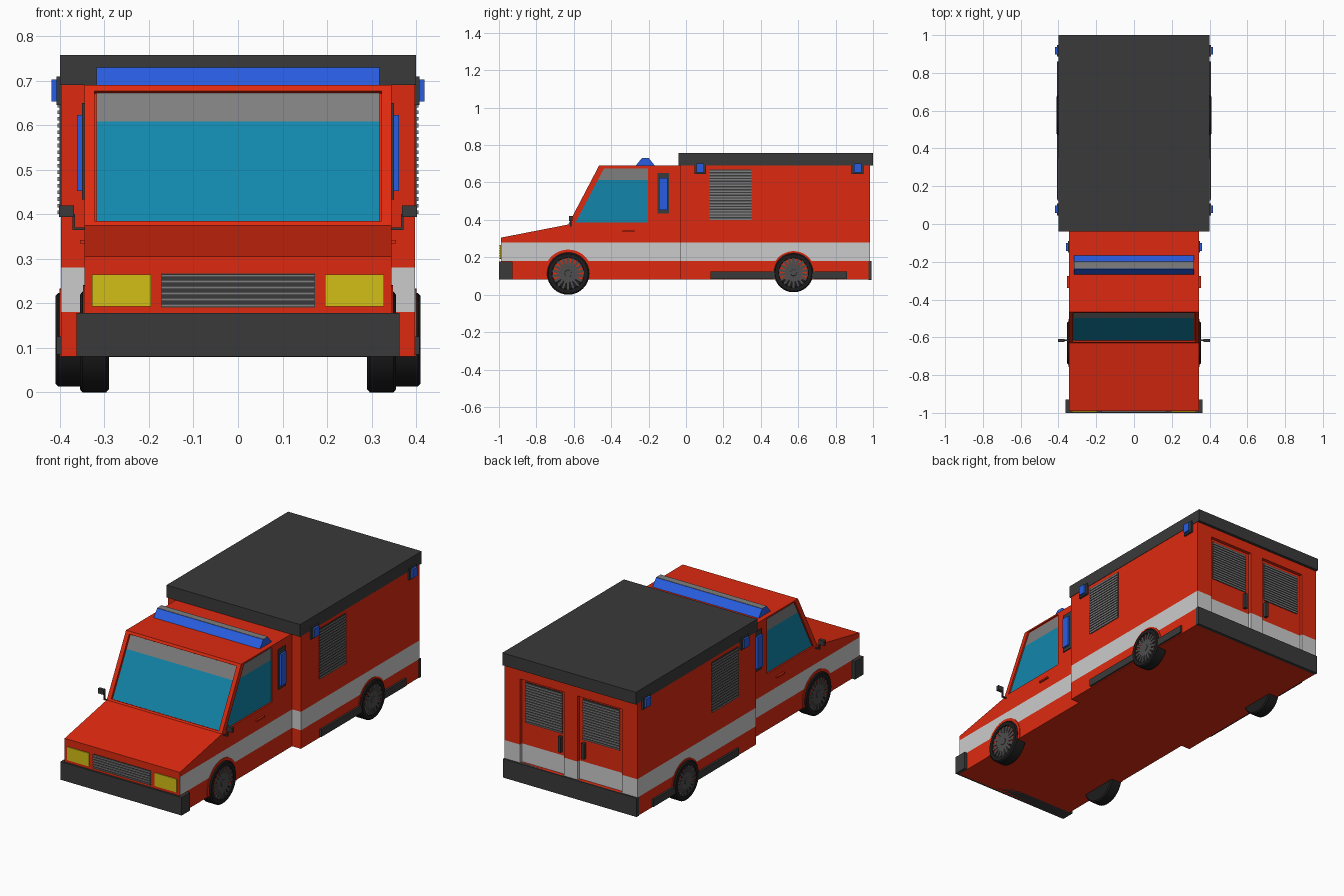
import bpy, bmesh, math
from mathutils import Matrix, Vector

if "Cube" in bpy.data.objects:
    bpy.data.objects.remove(bpy.data.objects["Cube"])


def mat(name, r, g, b):
    m = bpy.data.materials.new(name)
    m.diffuse_color = (r, g, b, 1)
    m.use_nodes = True
    m.node_tree.nodes["Principled BSDF"].inputs["Base Color"].default_value = m.diffuse_color
    return m


RED = mat("red_paint", 0.73, 0.023, 0.005)
DARK = mat("dark_trim", 0.042, 0.042, 0.042)
BLACK = mat("rubber", 0.012, 0.012, 0.012)
STEEL = mat("steel", 0.075, 0.075, 0.075)
GREY = mat("grey_trim", 0.21, 0.21, 0.21)
STRIPE = mat("pale_stripe", 0.52, 0.52, 0.52)
BLUE = mat("blue_light", 0.022, 0.11, 0.75)
GLASS = mat("teal_glass", 0.006, 0.24, 0.41)
YELLOW = mat("yellow_lamp", 0.65, 0.52, 0.008)


def finish(name, bm, m):
    bmesh.ops.recalc_face_normals(bm, faces=bm.faces)
    me = bpy.data.meshes.new(name)
    bm.to_mesh(me)
    bm.free()
    ob = bpy.data.objects.new(name, me)
    bpy.context.collection.objects.link(ob)
    if m:
        me.materials.append(m)
    return ob


def boxes(name, ranges, m):
    """One object from boxes given as (x0, x1, y0, y1, z0, z1)."""
    bm = bmesh.new()
    for x0, x1, y0, y1, z0, z1 in ranges:
        mx = Matrix.Translation(((x0 + x1) / 2, (y0 + y1) / 2, (z0 + z1) / 2))
        mx = mx @ Matrix.Diagonal((abs(x1 - x0), abs(y1 - y0), abs(z1 - z0), 1))
        bmesh.ops.create_cube(bm, size=1, matrix=mx)
    return finish(name, bm, m)


def prism(name, pts, x0, x1, m):
    """Side profile (y, z) extruded across x."""
    bm = bmesh.new()
    f = bm.faces.new([bm.verts.new((x0, y, z)) for y, z in pts])
    ext = bmesh.ops.extrude_face_region(bm, geom=[f])
    vs = [v for v in ext["geom"] if isinstance(v, bmesh.types.BMVert)]
    bmesh.ops.translate(bm, verts=vs, vec=(x1 - x0, 0, 0))
    return finish(name, bm, m)


def cut(ob, cutters):
    for c in cutters:
        c.hide_render = True
        mod = ob.modifiers.new("cut", 'BOOLEAN')
        mod.operation, mod.solver, mod.object = 'DIFFERENCE', 'EXACT', c
        bpy.context.view_layer.objects.active = ob
        bpy.ops.object.modifier_apply(modifier=mod.name)
        bpy.data.objects.remove(c)


def paint_stripe(ob, test):
    """Split the walls at the stripe edges and colour the band."""
    ob.data.materials.clear()
    ob.data.materials.append(RED)
    ob.data.materials.append(STRIPE)
    bm = bmesh.new()
    bm.from_mesh(ob.data)
    for z in (0.18, 0.28):
        geom = bm.verts[:] + bm.edges[:] + bm.faces[:]
        bmesh.ops.bisect_plane(bm, geom=geom, plane_co=(0, 0, z), plane_no=(0, 0, 1))
    for f in bm.faces:
        band = 0.18 < f.calc_center_median().z < 0.28
        f.material_index = int(band and test(f.normal))
    bm.to_mesh(ob.data)
    bm.free()


def windscreen(z, d):
    """Point on the sloped windscreen plane, moved out by d."""
    return (-0.63 + (z - 0.375) * 0.165 / 0.315 - 0.886 * d, z + 0.464 * d)


def screen_strip(z0, z1, d0, d1):
    return [windscreen(z0, d0), windscreen(z1, d0), windscreen(z1, d1), windscreen(z0, d1)]


def side_pane(z0, z1, inset=0.0):
    front = lambda z: -0.595 + (z - 0.385) * 0.155 / 0.295 + inset
    return [(front(z0), z0), (-0.2 - inset, z0), (-0.2 - inset, z1), (front(z1), z1)]


# Cab with recessed windows
cab = prism("cab_body", [(-0.99, 0.08), (-0.99, 0.305), (-0.63, 0.375), (-0.465, 0.69),
                         (-0.03, 0.69), (-0.03, 0.08)], -0.345, 0.345, RED)
cutters = [prism("screen_cutter", screen_strip(0.385, 0.677, -0.012, 0.03), -0.322, 0.322, None)]
for s in (1, -1):
    cutters.append(prism("side_cutter", side_pane(0.383, 0.682), s * 0.337, s * 0.37, None))
cut(cab, cutters)
paint_stripe(cab, lambda n: abs(n.x) > 0.9)

# Window glass with grey sun strips
for label, z0, z1, m in (("glass", 0.386, 0.612, GLASS), ("sun_strip", 0.612, 0.676, GREY)):
    prism("windscreen_" + label, screen_strip(z0, z1, -0.016, -0.009), -0.318, 0.318, m)
    for s in (1, -1):
        prism("side_window_" + label, side_pane(z0, z1, 0.004), s * 0.33, s * 0.339, m)

# Rear box with recessed doors
rear = boxes("rear_box", [(-0.398, 0.398, -0.03, 0.985, 0.08, 0.69)], RED)
cut(rear, [boxes("door_cutter", [(s * 0.04, s * 0.305, 0.967, 1.02, 0.181, 0.635)], None)
           for s in (1, -1)])
paint_stripe(rear, lambda n: abs(n.z) < 0.5)
boxes("box_roof", [(-0.4, 0.4, -0.04, 1.0, 0.69, 0.757)], DARK)

# Bumpers
boxes("front_bumper", [(-0.363, 0.363, -1.0, -0.928, 0.08, 0.178)], DARK)
boxes("rear_bumper", [(-0.4, 0.4, 0.975, 0.993, 0.079, 0.181)], DARK)

# Front grille and headlights
boxes("grille_back", [(-0.173, 0.173, -0.993, -0.98, 0.19, 0.267)], DARK)
boxes("grille_slats", [(-0.173, 0.173, -0.998, -0.985, z, z + 0.0065)
                       for z in [0.192 + 0.0133 * i for i in range(6)]], GREY)
for s in (1, -1):
    boxes("headlight", [(s * 0.195, s * 0.328, -0.994, -0.98, 0.193, 0.265)], YELLOW)

# Roof light bar
prism("light_bar", [(-0.27, 0.688), (-0.237, 0.729), (-0.198, 0.729), (-0.165, 0.688)],
      -0.318, 0.318, BLUE)
boxes("light_bar_cap", [(-0.318, 0.318, -0.236, -0.199, 0.725, 0.7305)], GREY)


def wheel(name, s, x, y, z, r):
    """Lathed tyre with a recessed spoked rim; x is the outer face."""
    bm = bmesh.new()
    prof = [(-0.065, 0), (-0.065, r * 0.94), (-0.059, r), (-0.006, r), (0, r * 0.94),
            (0, r * 0.76), (-0.012, r * 0.73), (-0.012, 0)]
    vs = [bm.verts.new((s * (x + px), y, z + pr)) for px, pr in prof]
    es = [bm.edges.new(p) for p in zip(vs, vs[1:])]
    bmesh.ops.spin(bm, geom=vs + es, cent=(0, y, z), axis=(1, 0, 0),
                   angle=2 * math.pi, steps=32)
    bmesh.ops.remove_doubles(bm, verts=bm.verts, dist=0.0003)
    tyre = finish(name + "_tyre", bm, BLACK)
    bpy.ops.object.select_all(action='DESELECT')
    tyre.select_set(True)
    bpy.context.view_layer.objects.active = tyre
    bpy.ops.object.shade_smooth_by_angle(angle=math.radians(30))
    bm = bmesh.new()
    centre = Matrix.Translation((s * (x - 0.008), y, z))
    for i in range(18):
        bmesh.ops.create_cube(bm, size=1, matrix=centre
                              @ Matrix.Rotation(i * math.tau / 18, 4, 'X')
                              @ Matrix.Translation((0, 0, r * 0.45))
                              @ Matrix.Diagonal((0.01, r * 0.14, r * 0.6, 1)))
    bmesh.ops.create_cone(bm, cap_ends=True, segments=20, radius1=r * 0.2, radius2=r * 0.16,
                          depth=0.014, matrix=centre @ Matrix.Rotation(s * math.pi / 2, 4, 'Y'))
    finish(name + "_rim", bm, STEEL)


def louvre(name, n, z0, z1, to_range):
    """Dark plate with n slats; to_range(front, z0, z1) gives box limits."""
    boxes(name + "_plate", [to_range(0, z0, z1)], DARK)
    p = (z1 - z0) / n
    boxes(name + "_slats", [to_range(1, z0 + i * p, z0 + (i + 0.55) * p) for i in range(n)], GREY)


for s in (1, -1):
    # Wheels and arches
    for name, xo, wall, y, z, r, ra in (("front", 0.355, 0.345, -0.63, 0.113, 0.113, 0.128),
                                        ("rear", 0.41, 0.398, 0.575, 0.118, 0.105, 0.115)):
        wheel(name + "_wheel", s, xo, y, z, r)
        a0 = math.asin((z - 0.08) / ra)
        arc = [-a0 + (math.pi + 2 * a0) * i / 28 for i in range(29)]
        prism(name + "_wheel_arch", [(y + ra * math.cos(a), z + ra * math.sin(a)) for a in arc],
              s * (wall - 0.01), s * (wall + 0.003), RED)

    # Side louvre and running board
    louvre("side_louvre", 18, 0.4, 0.67,
           lambda f, z0, z1: (s * 0.39, s * (0.401 + 0.004 * f), 0.125, 0.35, z0, z1))
    boxes("running_board", [(s * 0.38, s * 0.408, 0.13, 0.478, 0.085, 0.125),
                            (s * 0.38, s * 0.408, 0.672, 0.86, 0.085, 0.125)], DARK)

    # Corner warning lights on the box
    for y in (0.077, 0.917):
        boxes("corner_light_base", [(s * 0.39, s * 0.408, y - 0.031, y + 0.031, 0.645, 0.709)], DARK)
        boxes("corner_light", [(s * 0.4, s * 0.419, y - 0.02, y + 0.02, 0.653, 0.702)], BLUE)

    # Tall cab side light
    boxes("cab_light_base", [(s * 0.34, s * 0.35, -0.152, -0.09, 0.433, 0.65)], DARK)
    boxes("cab_light", [(s * 0.34, s * 0.361, -0.144, -0.1, 0.452, 0.623)], BLUE)

    # Door handle and wing mirror
    boxes("cab_door_handle", [(s * 0.34, s * 0.355, -0.34, -0.275, 0.334, 0.342)], RED)
    boxes("mirror_arm", [(s * 0.335, s * 0.372, -0.62, -0.612, 0.364, 0.37),
                         (s * 0.366, s * 0.372, -0.62, -0.612, 0.364, 0.4)], DARK)
    boxes("mirror_head", [(s * 0.368, s * 0.402, -0.625, -0.608, 0.394, 0.42)], DARK)

    # Rear door louvre and handle
    louvre("rear_louvre", 16, 0.4, 0.62,
           lambda f, z0, z1: (s * 0.062, s * 0.283, 0.96, 0.97 + 0.004 * f, z0, z1))
    boxes("rear_door_handle", [(s * 0.062, s * 0.078, 0.96, 0.985, 0.3, 0.385)], DARK)
